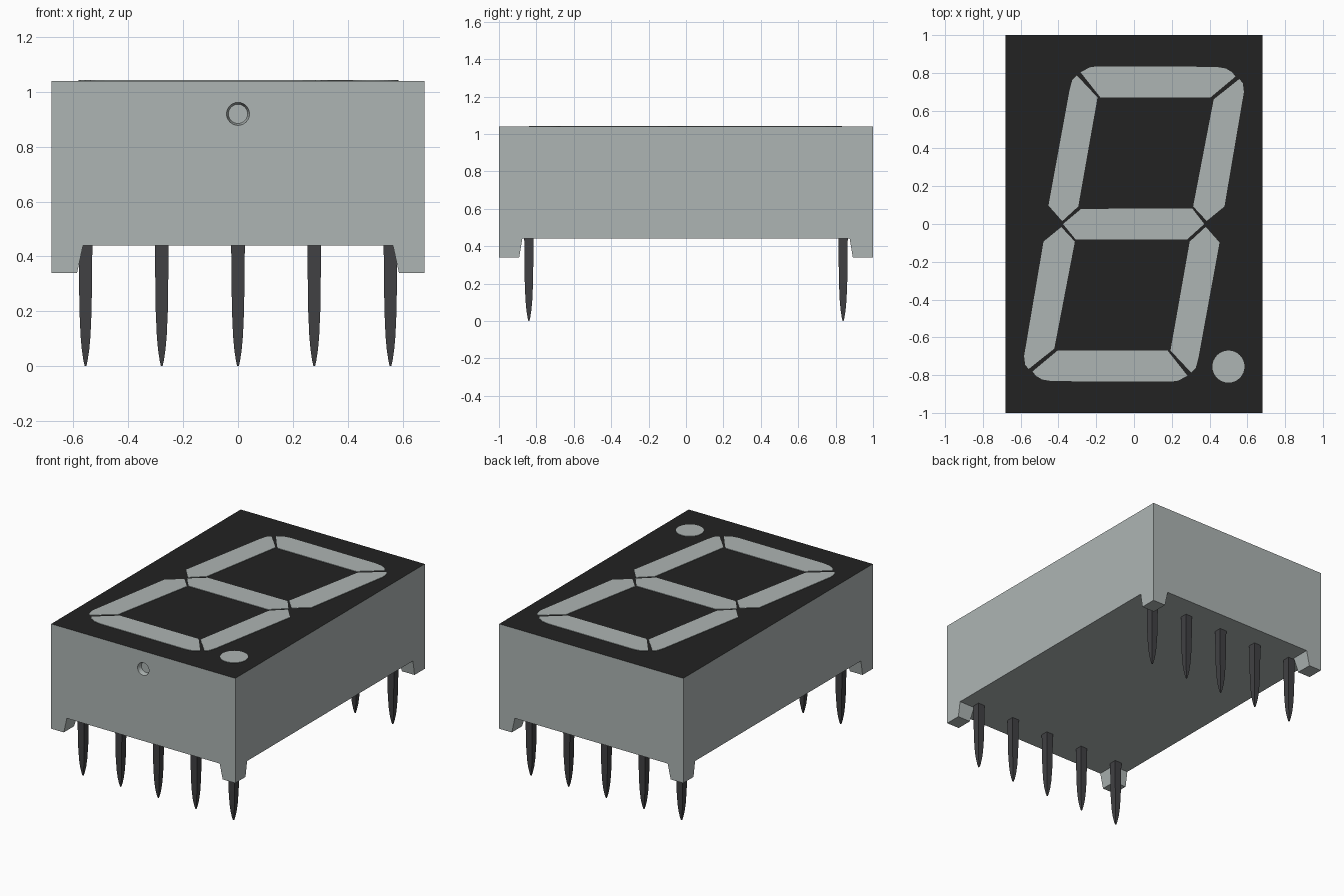
import bpy, bmesh, math
from mathutils import Matrix

if "Cube" in bpy.data.objects:
    bpy.data.objects.remove(bpy.data.objects["Cube"])


def material(name, rgb):
    m = bpy.data.materials.new(name)
    m.diffuse_color = (*rgb, 1)
    m.use_nodes = True
    m.node_tree.nodes["Principled BSDF"].inputs["Base Color"].default_value = m.diffuse_color
    return m


GREY = material("pale_grey", (0.42, 0.462, 0.453))
BLACK = material("face_black", (0.0165, 0.0165, 0.0165))
PIN = material("pin_dark_grey", (0.053, 0.053, 0.057))


def finish(bm, name, *mats):
    bmesh.ops.recalc_face_normals(bm, faces=bm.faces[:])
    me = bpy.data.meshes.new(name)
    bm.to_mesh(me)
    bm.free()
    for m in mats:
        me.materials.append(m)
    ob = bpy.data.objects.new(name, me)
    bpy.context.collection.objects.link(ob)
    return ob


# Housing: box with four tapered corner feet, black top face
X, Y, FLOOR, TOP, FOOT = 0.68, 1.0, 0.44, 1.04, 0.34
FX, FY = 0.565, 0.875
bm = bmesh.new()
bmesh.ops.create_cube(bm, size=2, matrix=Matrix.Translation((0, 0, (TOP + FLOOR) / 2))
                      @ Matrix.Diagonal((X, Y, (TOP - FLOOR) / 2, 1)))
for co, no in (((FX, 0, 0), (1, 0, 0)), ((-FX, 0, 0), (1, 0, 0)),
               ((0, FY, 0), (0, 1, 0)), ((0, -FY, 0), (0, 1, 0))):
    bmesh.ops.bisect_plane(bm, geom=bm.verts[:] + bm.edges[:] + bm.faces[:],
                           plane_co=co, plane_no=no)
bm.normal_update()
corners = []
for f in bm.faces:
    c = f.calc_center_median()
    if f.normal.z < -0.9 and abs(c.x) > FX and abs(c.y) > FY:
        corners.append(f)
for f in bmesh.ops.extrude_discrete_faces(bm, faces=corners)["faces"]:
    for v in f.verts:
        v.co.z = FOOT
        if abs(v.co.x) < X - 0.01:
            v.co.x = math.copysign(0.587, v.co.x)
        if abs(v.co.y) < Y - 0.01:
            v.co.y = math.copysign(0.892, v.co.y)
bmesh.ops.remove_doubles(bm, verts=bm.verts[:], dist=1e-5)
bmesh.ops.dissolve_limit(bm, angle_limit=0.01, verts=bm.verts[:], edges=bm.edges[:])
bm.normal_update()
for f in bm.faces:
    f.material_index = int(f.normal.z > 0.9)
housing = finish(bm, "housing", GREY, BLACK)

# Small tapered dimple in the front wall
bm = bmesh.new()
bmesh.ops.create_cone(bm, cap_ends=True, segments=24, radius1=0.049, radius2=0.035, depth=0.06,
                      matrix=Matrix.Translation((0, -Y, 0.92)) @ Matrix.Rotation(-math.pi / 2, 4, "X"))
cutter = finish(bm, "dimple_cutter", GREY)
cutter.hide_render = True
mod = housing.modifiers.new("dimple", "BOOLEAN")
mod.operation, mod.object, mod.solver = "DIFFERENCE", cutter, "EXACT"
bpy.context.view_layer.objects.active = housing
bpy.ops.object.modifier_apply(modifier=mod.name)
bpy.data.objects.remove(cutter)


# Thin light plates for the display segments
def plate(name, pts):
    bm = bmesh.new()
    f = bm.faces.new([bm.verts.new((x, y, TOP - 0.002)) for x, y in pts])
    r = bmesh.ops.extrude_face_region(bm, geom=[f], use_keep_orig=True)
    for v in r["geom"]:
        if isinstance(v, bmesh.types.BMVert):
            v.co.z = TOP + 0.003
    return finish(bm, name, GREY)


# Half of the digit; the other half is the same turned by 180 degrees
segments = {
    "horizontal": [(-.178, .67), (.405, .67), (.537, .78), (.52, .803), (.487, .823), (.435, .832),
                   (-.195, .835), (-.235, .829), (-.283, .803)],
    "left_slant": [(-.303, .787), (-.193, .67), (-.295, .093), (-.38, .015), (-.453, .098),
                   (-.341, .71), (-.327, .762)],
    "right_slant": [(.558, .768), (.576, .745), (.582, .70), (.479, .093), (.385, .016),
                    (.313, .093), (.422, .66)],
}
for name, pts in segments.items():
    plate("segment_upper_" + name, pts)
    plate("segment_lower_turned_" + name, [(-x, -y) for x, y in pts])
plate("segment_middle", [(-.28, .08), (.308, .083), (.372, 0), (.28, -.083), (-.308, -.083), (-.376, 0)])
plate("decimal_point", [(.5 + .085 * math.cos(a * math.tau / 32), -.755 + .085 * math.sin(a * math.tau / 32))
                        for a in range(32)])

# Two rows of five square pins with tapering tips
PROFILE = [(0.45, .025), (0.3, .0235), (0.2, .022), (0.11, .018), (0.06, .0135), (0.02, .0075), (0.0, .003)]


def pin(name, x, y):
    bm = bmesh.new()
    rings = [[bm.verts.new((x + sx * h, y + sy * h, z))
              for sx, sy in ((-1, -1), (1, -1), (1, 1), (-1, 1))] for z, h in PROFILE]
    for a, b in zip(rings, rings[1:]):
        for i in range(4):
            j = (i + 1) % 4
            bm.faces.new((a[i], a[j], b[j], b[i]))
    bm.faces.new(rings[0])
    bm.faces.new(rings[-1])
    finish(bm, name, PIN)


for row, y in (("front", -0.84), ("back", 0.84)):
    for i in range(5):
        pin(f"{row}_pin_{i + 1}", (i - 2) * 0.278, y)
